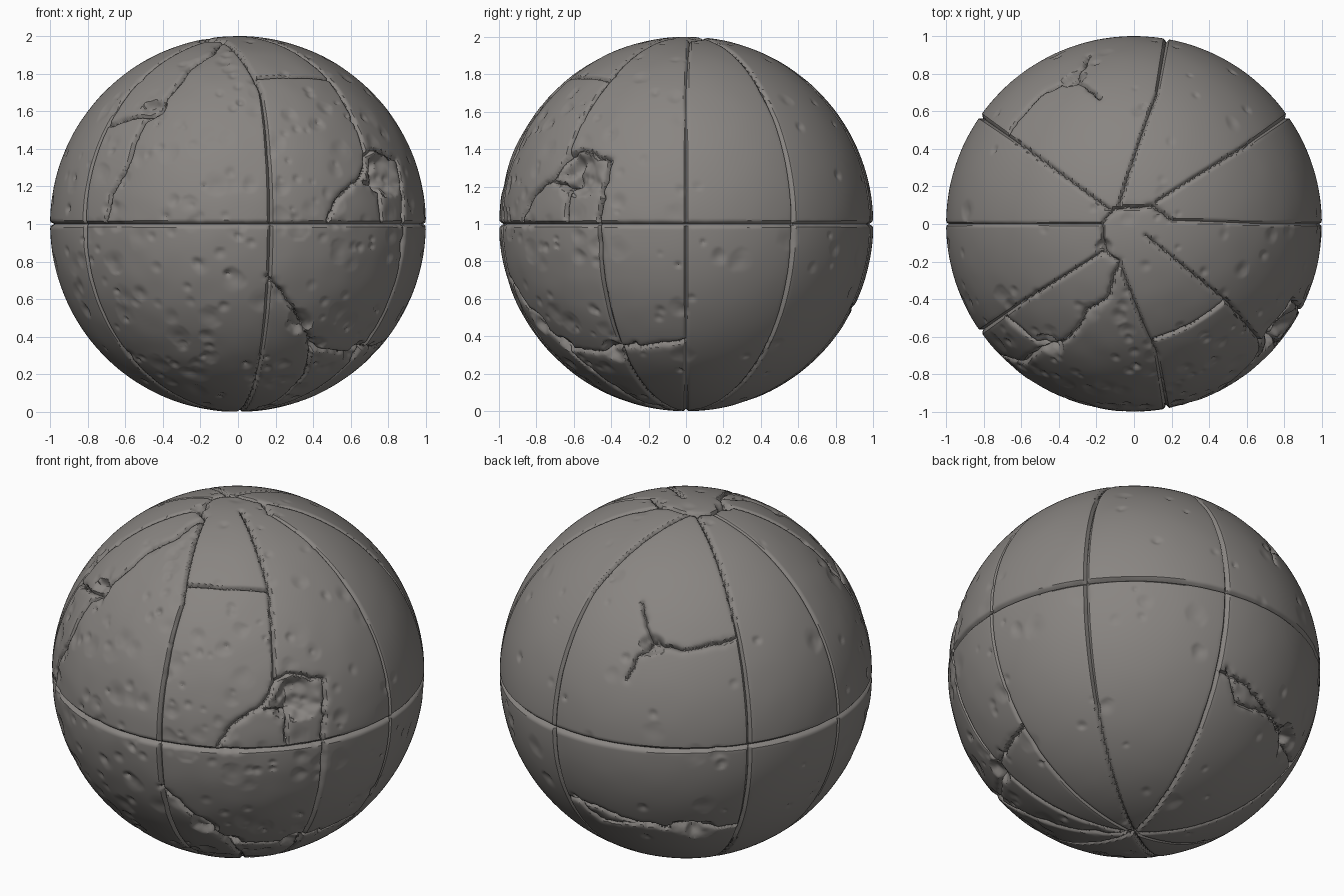
import bpy, bmesh, math, random
from mathutils import Vector, kdtree, noise

if "Cube" in bpy.data.objects:
    bpy.data.objects.remove(bpy.data.objects["Cube"])

random.seed(7)
N = 150  # cells along each side of the cube-sphere (270k triangles)


def view(az, el, u, v):
    """Point on the unit sphere seen at (u, v) by a viewer at azimuth/elevation."""
    a, e = math.radians(az), math.radians(el)
    right = Vector((-math.sin(a), math.cos(a), 0))
    fwd = Vector((math.cos(a) * math.cos(e), math.sin(a) * math.cos(e), math.sin(e)))
    up = fwd.cross(right)
    return (right * u + up * v + fwd * math.sqrt(max(0, 1 - u * u - v * v))).normalized()


def front(u, v): return view(-90, 0, u, v)
def side(u, v): return view(0, 0, u, v)
def top(u, v): return view(-90, 90, u, v)
def back(u, v): return view(125, 24, u, v)
def under(u, v): return view(50, -30, u, v)
def equator(az): return Vector((math.cos(math.radians(az)), math.sin(math.radians(az)), 0))


samples = []  # (point, groove half width, depth, shoulder width, shoulder depth)


def groove(points, style, jag=0.0):
    """Sample a path over the sphere; jag gives it a broken outline."""
    pts = [points[0]]
    for a, b in zip(points, points[1:]):
        k = max(1, round((b - a).length / 0.035)) if jag else max(1, round((b - a).length / 0.1))
        for i in range(1, k + 1):
            p = a.lerp(b, i / k)
            if jag and i < k:
                p = p + Vector([random.uniform(-jag, jag) for _ in range(3)])
            pts.append(p.normalized())
    for a, b in zip(pts, pts[1:]):
        k = max(1, int((b - a).length / 0.003))
        for i in range(k):
            samples.append((a.lerp(b, i / k).normalized(),) + style)


SEAM = (0.012, 0.018, 0.03, 0.004)
FINE = (0.011, 0.012, 0.02, 0.002)
CRACK = (0.012, 0.020, 0.045, 0.010)
south = Vector((0, 0, -1))

# Panel seams: equator and meridians, ending at an off-centre hub on top
groove([equator(a) for a in range(0, 361, 5)], (0.014, 0.02, 0.03, 0.004))
hub = {0: (.2, .02), 35: (.12, .12), 80: (-.08, .1), 145: (-.12, .07),
       180: (-.17, 0), 215: (-.17, -.15), 280: (-.08, -.2)}
for az, (x, y) in hub.items():
    st = FINE if az in (0, 180) else SEAM
    q = (equator(az) + Vector((0, 0, 1))).normalized()
    groove([top(x, y), q, equator(az)], st)
    groove([equator(az), Vector((q.x, q.y, -q.z)), south], st)
q = equator(-27.5)
groove([q, (q + south).normalized(), south], SEAM)
groove([top(.06, -.06), front(.49, .77), front(.62, .55), front(.68, .37)], SEAM)
groove([front(.11, .78), front(.3, .785), front(.49, .77)], SEAM)
groove([front(.39, -.66), front(.36, -.8), front(.2, -.95), south], SEAM)
groove([top(*p) for p in ((-.08, -.2), (-.15, -.15), (-.17, 0), (-.1, .08), (.1, .1), (.2, .02))],
       CRACK, .006)

# Jagged cracks
cracks = [
    (front, [(.68, .37), (.72, .4), (.85, .34), (.875, .2), (.887, 0)]),
    (front, [(.69, .37), (.66, .25), (.55, .15), (.48, .02)]),
    (front, [(.68, .22), (.76, .2), (.77, .02)]),
    (top, [(-.08, -.2), (-.13, -.38), (-.25, -.47)]),
    (front, [(-.25, .85), (-.3, .77), (-.42, .62), (-.5, .55), (-.6, .3), (-.68, .16), (-.71, .01)]),
    (front, [(-.42, .61), (-.55, .57), (-.69, .53)]),
    (front, [(.155, -.28), (.24, -.37), (.32, -.5), (.38, -.62), (.4, -.66), (.6, -.69), (.72, -.64)]),
    (side, [(-.3, -.66), (-.15, -.65), (0, -.62)]),
    (top, [(-.32, .77), (-.47, .71), (-.6, .58), (-.67, .48)]),
    (top, [(-.32, .77), (-.24, .72), (-.18, .67)]),
    (top, [(-.32, .77), (-.26, .85), (-.24, .9)]),
    (back, [(-.6, -.66), (-.46, -.785), (-.19, -.81), (.08, -.84), (.29, -.81)]),
    (under, [(.47, 0), (.6, -.06), (.7, -.18), (.78, -.32)]),
]
for f, pts in cracks:
    groove([f(*p) for p in pts], CRACK, .009)

# Sphere: evenly divided cube blown up to a ball
bm = bmesh.new()
bmesh.ops.create_cube(bm, size=2)
bmesh.ops.subdivide_edges(bm, edges=bm.edges[:], cuts=N - 1, use_grid_fill=True)
for v in bm.verts:
    v.co = Vector([math.tan(c * math.pi / 4) for c in v.co]).normalized()
bm.verts.ensure_lookup_table()

line_tree = kdtree.KDTree(len(samples))
for i, s in enumerate(samples):
    line_tree.insert(s[0], i)
line_tree.balance()

# Grooves: nearby vertices snap onto the line so it stays crisp
sink = [0.0] * len(bm.verts)
for i, v in enumerate(bm.verts):
    p, j, d = line_tree.find(v.co)
    _, w, depth, sw, sd = samples[j]
    if d < 0.005:
        v.co, d = p.copy(), 0
    if d < w:
        sink[i] += depth * (1 - d / w)
    if d < sw:
        sink[i] += sd * (1 - d / sw) ** 2 * (1 + noise.noise(v.co * 14))
    rough = min(1, max(.25, .3 - v.co.y))
    sink[i] += rough * .003 * (1 + noise.noise(v.co * 7))

vert_tree = kdtree.KDTree(len(bm.verts))
for i, v in enumerate(bm.verts):
    vert_tree.insert(v.co, i)
vert_tree.balance()


def dent(c, radius, depth, flat):
    """Chip out a lopsided hollow; flat sets how broad its floor is."""
    tilt = Vector([random.uniform(-1, 1) for _ in range(3)]).cross(c).normalized()
    for p, i, d in vert_tree.find_range(c, radius):
        t = d / radius * (1 + .35 * noise.noise(p * 18))
        skew = 1 + .8 * (p - c).dot(tilt) / radius
        sink[i] += depth * min(1, max(0, 1 - t) * flat) * skew


# Large broken chips along the cracks
for c, r, depth in [
    (front(.79, .27), .13, .045), (front(.72, .33), .07, .02), (front(.63, -.68), .08, .025),
    (front(.33, -.52), .08, .025), (front(.42, -.64), .06, .02), (front(-.45, .61), .08, .03),
    (top(-.32, .77), .07, .03), (back(.08, -.84), .09, .03), (back(-.02, -.83), .07, .02),
    (under(.82, -.37), .08, .025), (top(-.16, -.13), .05, .02), (side(-.62, .25), .08, .02),
]:
    dent(c, r, depth, 2.2)

# Small pits, thick on the front and sparse elsewhere
pits = 0
while pits < 330:
    c = Vector([random.gauss(0, 1) for _ in range(3)]).normalized()
    if random.random() < (1 if c.y < -.35 else .3 if c.y < .1 else .12):
        dent(c, random.choice((.02, .03, .035, .05, .07)), random.uniform(.004, .011), 1.2)
        pits += 1

for i, v in enumerate(bm.verts):
    v.co = v.co * (1.001 - sink[i]) + Vector((0, 0, 1))

mesh = bpy.data.meshes.new("stone_sphere")
bm.to_mesh(mesh)
bm.free()
obj = bpy.data.objects.new("cracked_stone_sphere", mesh)
bpy.context.collection.objects.link(obj)
mat = bpy.data.materials.new("warm_grey_stone")
mat.diffuse_color = (0.25, 0.235, 0.222, 1)
mat.use_nodes = True
mat.node_tree.nodes["Principled BSDF"].inputs["Base Color"].default_value = mat.diffuse_color
mesh.materials.append(mat)
bpy.context.view_layer.objects.active = obj
obj.select_set(True)
bpy.ops.object.shade_smooth_by_angle(angle=math.radians(35))
